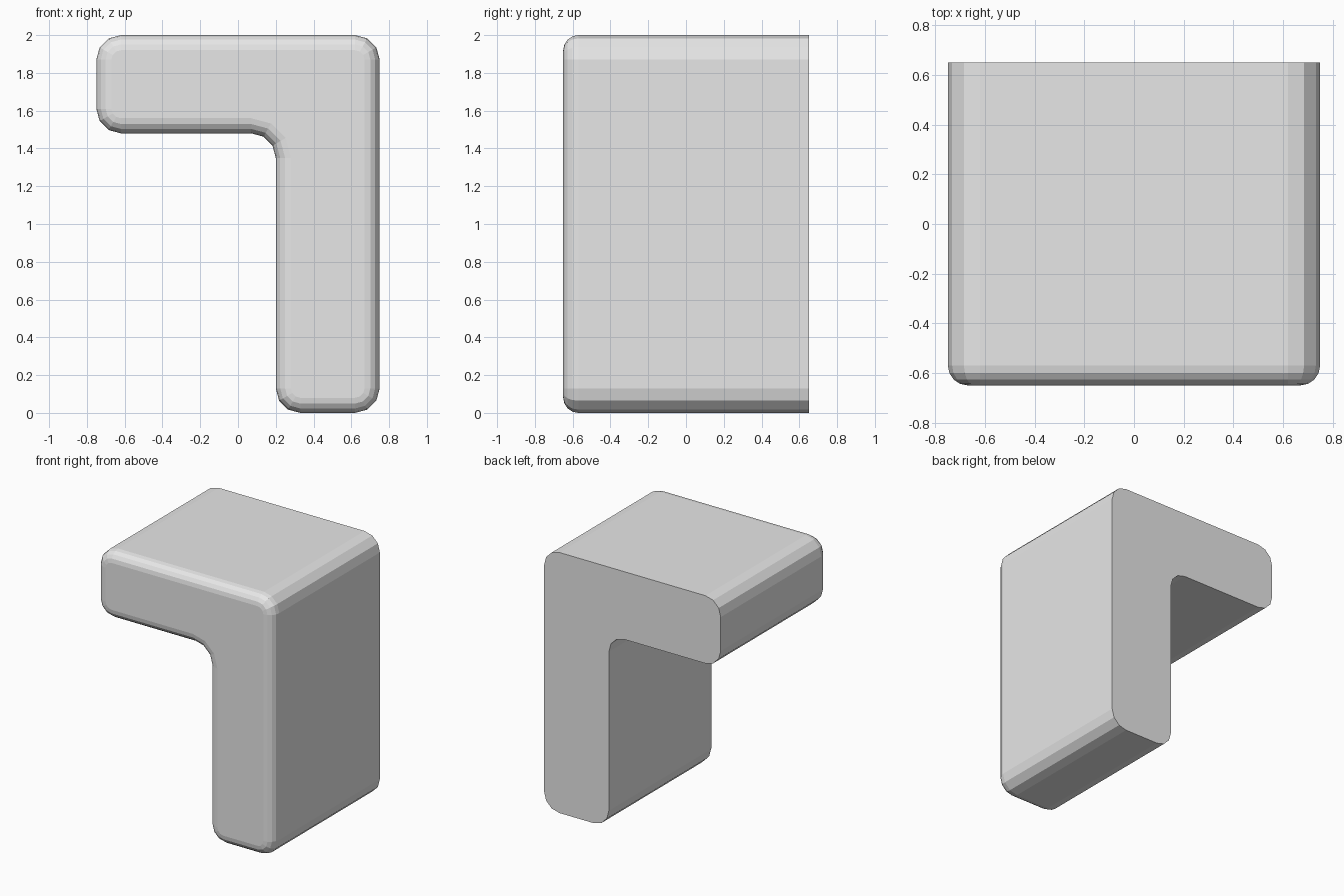
import bpy, bmesh
from math import sin, cos, pi
from mathutils import Vector

cube = bpy.data.objects.get("Cube")
if cube:
    bpy.data.objects.remove(cube, do_unlink=True)

RADIUS, CORNER_STEPS = 0.13, 3      # rounding of the profile corners
EDGE, EDGE_STEPS = 0.08, 4          # rounding of the front rim
FRONT, BACK = -0.65, 0.65

# Angle-shaped profile in x and z, counter-clockwise from the front
PROFILE = [Vector(p) for p in (
    (0.2, 0), (0.75, 0), (0.75, 2), (-0.75, 2), (-0.75, 1.48), (0.2, 1.48))]


def outline(inset):
    """Rounded profile, moved inwards by the given distance."""
    points = []
    for i, corner in enumerate(PROFILE):
        before = (PROFILE[i - 1] - corner).normalized()
        after = (PROFILE[(i + 1) % len(PROFILE)] - corner).normalized()
        convex = after.x * before.y - after.y * before.x > 0
        radius = RADIUS - inset if convex else RADIUS + inset
        centre = corner + RADIUS * (before + after)
        for k in range(CORNER_STEPS + 1):
            a = pi / 2 * k / CORNER_STEPS
            points.append(centre - radius * (after * cos(a) + before * sin(a)))
    return points


# Loft from the flat back to the rounded front rim
bm = bmesh.new()
levels = [(0, BACK)]
for k in range(EDGE_STEPS + 1):
    a = pi / 2 * k / EDGE_STEPS
    levels.append((EDGE * (1 - cos(a)), FRONT + EDGE * (1 - sin(a))))
rings = [[bm.verts.new((p.x, y, p.y)) for p in outline(inset)]
         for inset, y in levels]
for low, high in zip(rings, rings[1:]):
    for i in range(len(low)):
        bm.faces.new((low[i - 1], low[i], high[i], high[i - 1]))
bm.faces.new(rings[0])
bm.faces.new(rings[-1])
bmesh.ops.recalc_face_normals(bm, faces=bm.faces)

mesh = bpy.data.meshes.new("angle_block")
bm.to_mesh(mesh)
bm.free()
block = bpy.data.objects.new("angle_block", mesh)
bpy.context.collection.objects.link(block)

# Plain grey finish
grey = bpy.data.materials.new("light_grey")
grey.use_nodes = True
colour = (0.8, 0.8, 0.8, 1)
grey.diffuse_color = colour
grey.node_tree.nodes["Principled BSDF"].inputs["Base Color"].default_value = colour
mesh.materials.append(grey)
